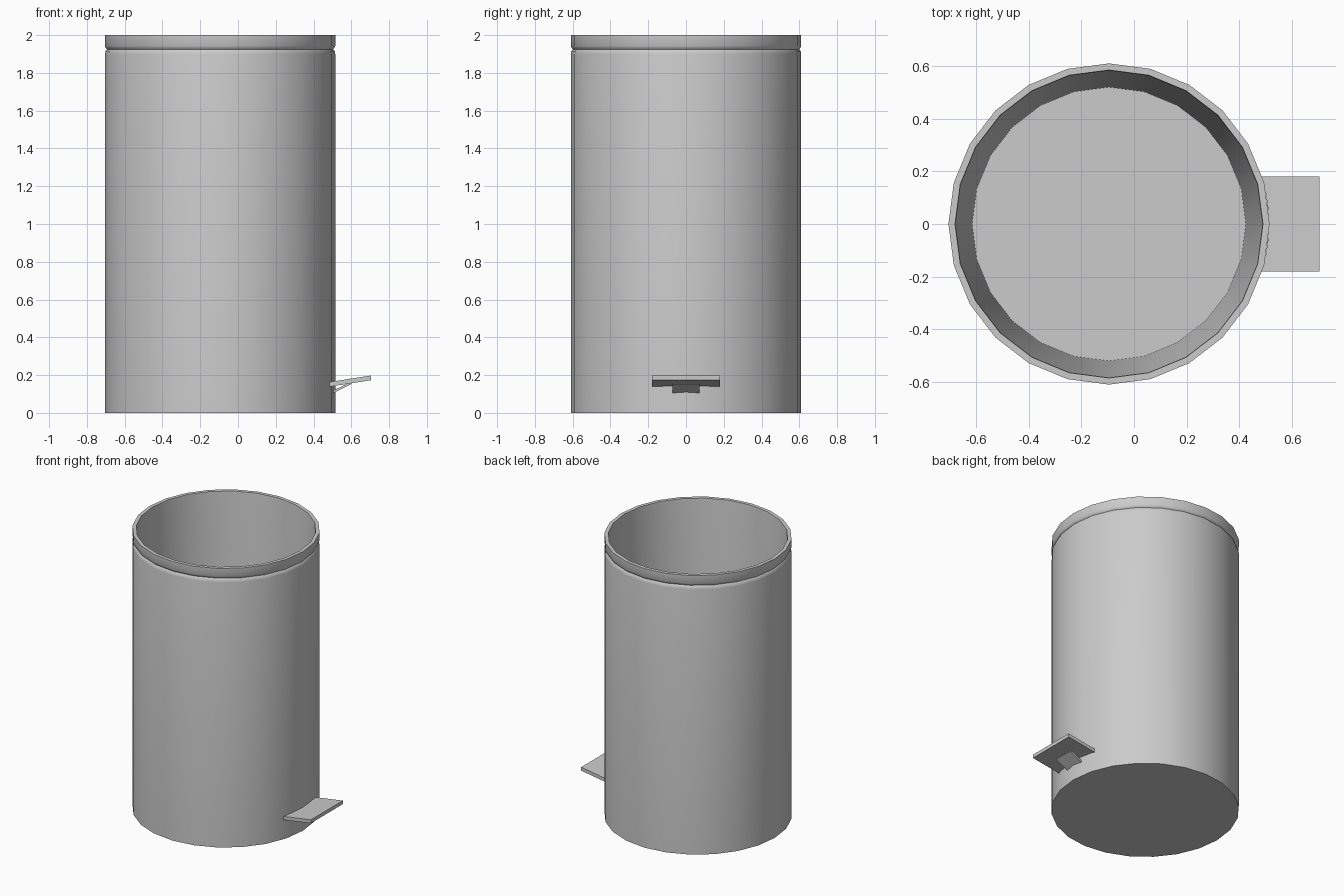
import bpy
import bmesh
import math

CENTRE_X = -0.095
RADIUS = 0.61
SIDES = 24

cube = bpy.data.objects.get("Cube")
if cube:
    bpy.data.objects.remove(cube, do_unlink=True)

# Single brushed grey metal
grey = bpy.data.materials.new("grey metal")
grey.use_nodes = True
colour = (0.6, 0.6, 0.6, 1)
grey.diffuse_color = colour
grey.node_tree.nodes["Principled BSDF"].inputs["Base Color"].default_value = colour


def finish(name, bm):
    bmesh.ops.recalc_face_normals(bm, faces=bm.faces)
    mesh = bpy.data.meshes.new(name)
    bm.to_mesh(mesh)
    bm.free()
    mesh.materials.append(grey)
    obj = bpy.data.objects.new(name, mesh)
    bpy.context.collection.objects.link(obj)
    bpy.ops.object.select_all(action="DESELECT")
    obj.select_set(True)
    bpy.context.view_layer.objects.active = obj
    bpy.ops.object.shade_smooth_by_angle(angle=math.radians(40))
    return obj


def revolve(name, profile):
    """Turn an (r, z) profile into a closed solid with flat end caps."""
    bm = bmesh.new()
    rings = []
    for r, z in profile:
        angles = [i * math.tau / SIDES for i in range(SIDES)]
        rings.append([bm.verts.new((r * math.cos(a), r * math.sin(a), z)) for a in angles])
    for low, high in zip(rings, rings[1:]):
        for i in range(SIDES):
            j = (i + 1) % SIDES
            bm.faces.new((low[i], low[j], high[j], high[i]))
    bm.faces.new(rings[0])
    bm.faces.new(rings[-1])
    obj = finish(name, bm)
    obj.location.x = CENTRE_X
    return obj


def sloped_plate(name, inner_radius, half_width, end_x, z_in, z_out, thickness):
    """Tilted plate whose inner end follows the round wall."""
    outline = []
    for i in range(7):
        y = half_width * (i / 3 - 1)
        outline.append((CENTRE_X + math.sqrt(inner_radius ** 2 - y * y), y))
    start_x = CENTRE_X + inner_radius
    outline += [(end_x, half_width), (end_x, -half_width)]
    slope = (z_out - z_in) / (end_x - start_x)
    bm = bmesh.new()
    bottom = [bm.verts.new((x, y, z_in + slope * (x - start_x))) for x, y in outline]
    top = [bm.verts.new((v.co.x, v.co.y, v.co.z + thickness)) for v in bottom]
    bm.faces.new(bottom)
    bm.faces.new(top)
    for i in range(len(outline)):
        j = (i + 1) % len(outline)
        bm.faces.new((bottom[i], bottom[j], top[j], top[i]))
    return finish(name, bm)


# Open bin: straight outer wall, grooved rim and tapered inside
revolve("bin_body", [
    (RADIUS, 0), (RADIUS, 1.9), (0.607, 1.915), (0.599, 1.925),
    (0.605, 1.932), (RADIUS, 1.942), (RADIUS, 2),
    (0.585, 2), (0.583, 1.98), (0.52, 0.06),
])

# Foot pedal and the bracket beneath it
sloped_plate("pedal", 0.607, 0.18, 0.705, 0.143, 0.173, 0.025)
sloped_plate("pedal_bracket", 0.6, 0.072, 0.6, 0.105, 0.152, 0.014)
